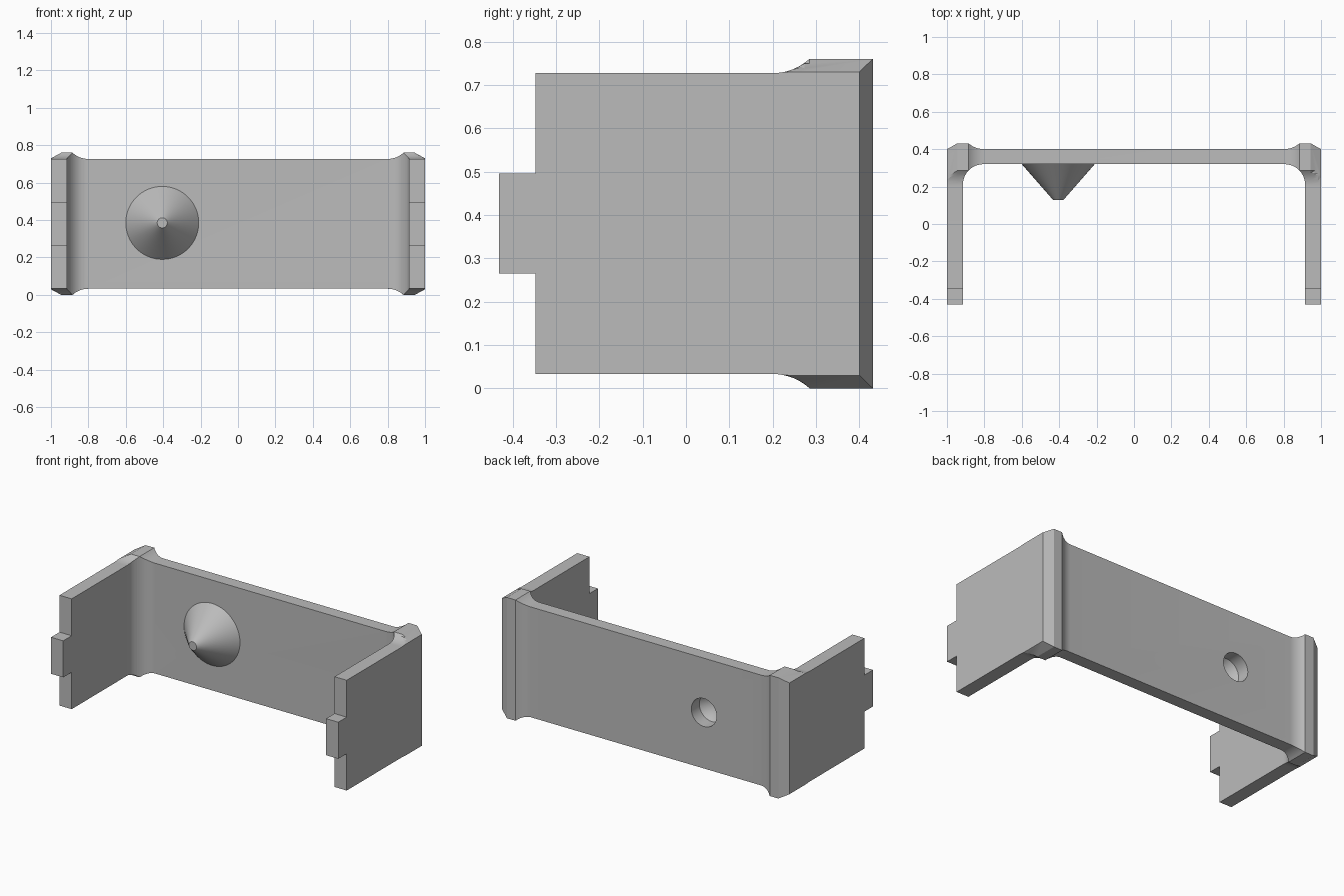
import bpy, bmesh, math
from mathutils import Vector

if "Cube" in bpy.data.objects:
    bpy.data.objects.remove(bpy.data.objects["Cube"])

grey = bpy.data.materials.new("plain grey")
grey.use_nodes = True
grey.diffuse_color = (0.5, 0.5, 0.5, 1)
grey.node_tree.nodes["Principled BSDF"].inputs["Base Color"].default_value = (0.5, 0.5, 0.5, 1)

MID, HALF, LIP = 0.38, 0.347, 0.033      # mid height, half height, corner lip
X0, X1, XC = 0.80, 0.885, 0.945          # lip start, lip crest, chamfer start
Y0, Y1 = 0.20, 0.285
INNER, BACK, FRONT = 0.915, 0.40, -0.347
HOLE = (-0.405, 0.385)


def finish(name, bm):
    bmesh.ops.recalc_face_normals(bm, faces=bm.faces)
    mesh = bpy.data.meshes.new(name)
    bm.to_mesh(mesh)
    bm.free()
    mesh.materials.append(grey)
    obj = bpy.data.objects.new(name, mesh)
    bpy.context.collection.objects.link(obj)
    return obj


def smooth(obj):
    bpy.ops.object.select_all(action="DESELECT")
    obj.select_set(True)
    bpy.context.view_layer.objects.active = obj
    bpy.ops.object.shade_smooth_by_angle(angle=math.radians(22))


def flare(t, length, rise):
    """Circular flare, tangent to the flat at t = 0 and reaching rise at length."""
    t = min(max(t, 0), length)
    r = (length ** 2 + rise ** 2) / (2 * rise)
    return r - math.sqrt(r * r - t * t)


def lip(x, y):
    """Extra height of the top and bottom rims near the corners."""
    x = abs(x)
    along_x = flare(x - X0, X1 - X0, LIP)
    if x > XC:
        along_x = LIP - (LIP - 0.003) * (x - XC) / (1 - XC)
    return min(along_x, flare(y - Y0, Y1 - Y0, LIP))


def lathe(name, profile, steps=72):
    """Revolve (radius, y) points around the hole axis."""
    bm = bmesh.new()
    verts = [bm.verts.new((HOLE[0] + r, y, HOLE[1])) for r, y in profile]
    edges = [bm.edges.new(pair) for pair in zip(verts, verts[1:])]
    bmesh.ops.spin(bm, geom=verts + edges, cent=(HOLE[0], 0, HOLE[1]),
                   axis=(0, 1, 0), angle=math.tau, steps=steps)
    bmesh.ops.remove_doubles(bm, verts=bm.verts, dist=0.0002)
    return finish(name, bm)


# Bracket: plan outline with flared, filleted corners
N = 7
steps = [(X1 - X0) * i / N for i in range(N + 1)]
half = [(X0 + s, BACK + flare(s, X1 - X0, 0.031)) for s in steps]
half += [(XC, BACK + 0.031), (1, BACK), (1, FRONT), (INNER, FRONT)]
R = 0.11
for i in range(11):
    a = math.radians(9 * i)
    half.append((INNER - R + R * math.cos(a), 0.21 + R * math.sin(a)))
outline = half + [(-x, y) for x, y in reversed(half)]

bm = bmesh.new()
base = bm.faces.new([bm.verts.new((x, y, MID - HALF)) for x, y in outline])
up = bmesh.ops.extrude_face_region(bm, geom=[base])
bmesh.ops.translate(bm, vec=(0, 0, 2 * HALF),
                    verts=[v for v in up["geom"] if isinstance(v, bmesh.types.BMVert)])
if base.is_valid and len([f for f in bm.faces if len(f.verts) > 4]) < 2:
    bm.faces.new(base.verts)

# Slice across the corners so that the rims can be raised
cuts = [((sign * x, 0, 0), (1, 0, 0)) for sign in (1, -1)
        for x in [X0 + s for s in steps] + [XC, 0.965, 0.985]]
cuts += [((0, Y0 + s, 0), (0, 1, 0)) for s in steps]
for point, normal in cuts:
    bmesh.ops.bisect_plane(bm, geom=bm.verts[:] + bm.edges[:] + bm.faces[:],
                           plane_co=point, plane_no=normal, dist=0.0001)
rims = [f for f in bm.faces if abs(f.normal.z) > 0.9]
bmesh.ops.triangulate(bm, faces=rims)
for v in bm.verts:
    v.co.z += math.copysign(lip(v.co.x, v.co.y), v.co.z - MID)
bmesh.ops.recalc_face_normals(bm, faces=bm.faces)
bmesh.ops.dissolve_limit(bm, angle_limit=math.radians(0.5), verts=bm.verts, edges=bm.edges)
bracket = finish("bracket", bm)

# Round hole through the back plate
cutter = lathe("hole_cutter", [(0, 0.25), (0.088, 0.25), (0.088, 0.5), (0, 0.5)])
cutter.hide_render = True
mod = bracket.modifiers.new("hole", "BOOLEAN")
mod.operation, mod.solver, mod.object = "DIFFERENCE", "EXACT", cutter
bpy.context.view_layer.objects.active = bracket
bpy.ops.object.modifier_apply(modifier="hole")
bpy.data.objects.remove(cutter)
smooth(bracket)

# Hollow blunt cone on the inside of the back plate
smooth(lathe("cone_stud", [(0, 0.128), (0.027, 0.128), (0.195, 0.32), (0.088, 0.32), (0, 0.22)]))

# Tabs on the front edges of the side plates
for side, name in ((1, "left_tab"), (-1, "right_tab")):
    bm = bmesh.new()
    bmesh.ops.create_cube(bm, size=1)
    size = Vector((1 - INNER, 0.084, 0.23))
    bmesh.ops.scale(bm, vec=size, verts=bm.verts)
    bmesh.ops.translate(bm, vec=(side * (1 + INNER) / 2, FRONT - 0.042, MID), verts=bm.verts)
    finish(name, bm)
